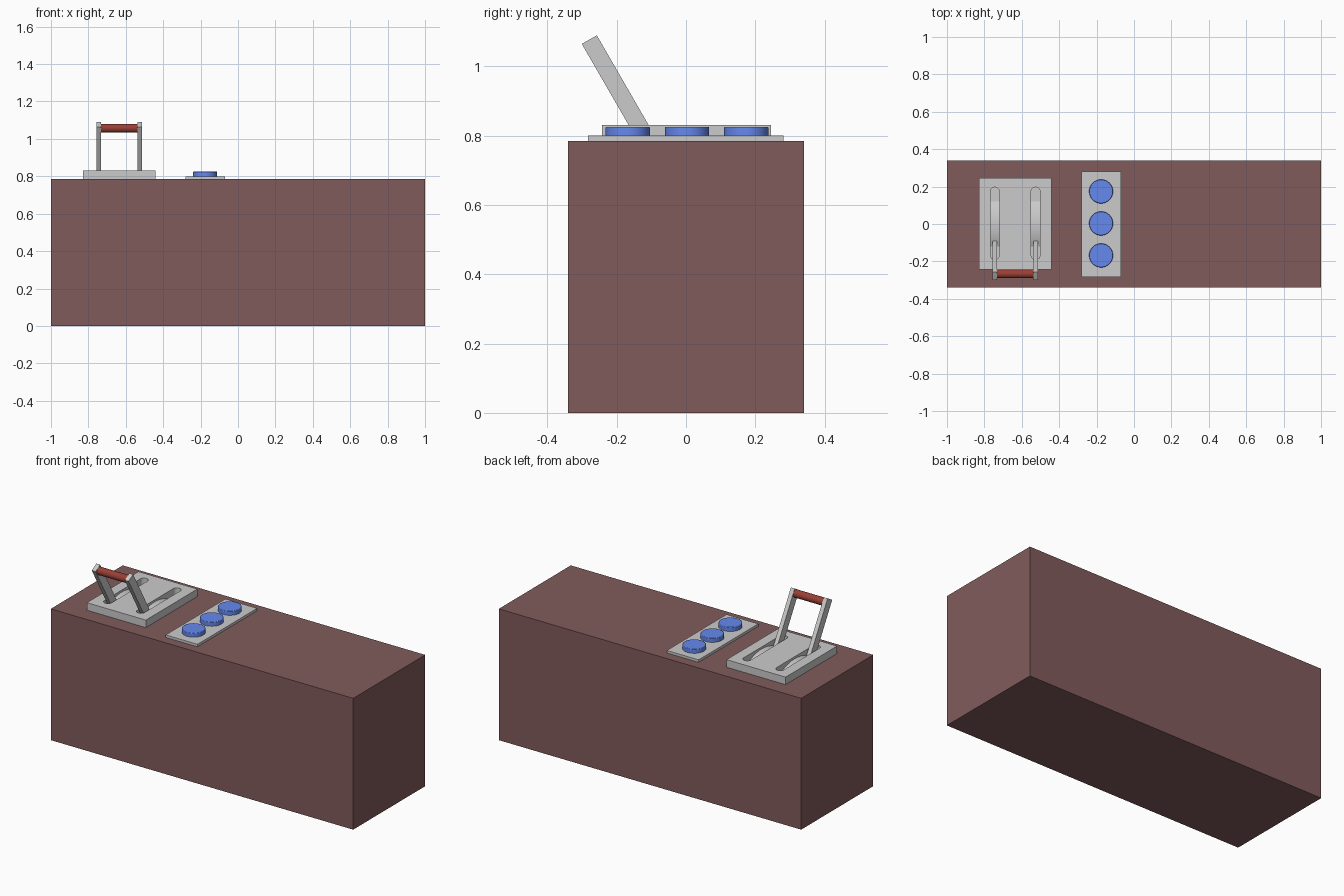
import bpy, bmesh, math

if "Cube" in bpy.data.objects:
    bpy.data.objects.remove(bpy.data.objects["Cube"])

TOP = 0.785


def paint(obj, name, rgb):
    mat = bpy.data.materials.get(name) or bpy.data.materials.new(name)
    mat.diffuse_color = (*rgb, 1)
    mat.use_nodes = True
    mat.node_tree.nodes["Principled BSDF"].inputs["Base Color"].default_value = mat.diffuse_color
    obj.data.materials.append(mat)


def box(name, x0, x1, y0, y1, z0, z1):
    bpy.ops.mesh.primitive_cube_add(size=1, location=((x0 + x1) / 2, (y0 + y1) / 2, (z0 + z1) / 2))
    o = bpy.context.object
    o.name = name
    o.scale = (x1 - x0, y1 - y0, z1 - z0)
    bpy.ops.object.transform_apply(location=False, rotation=False, scale=True)
    return o


def cylinder(name, r, depth, loc, rot=(0, 0, 0), sides=48):
    bpy.ops.mesh.primitive_cylinder_add(vertices=sides, radius=r, depth=depth, location=loc, rotation=rot)
    o = bpy.context.object
    o.name = name
    bpy.ops.object.shade_smooth_by_angle(angle=math.radians(40))
    return o


def prism(name, pts, offset):
    """Extrude a closed 3D polygon along an offset."""
    bm = bmesh.new()
    face = bm.faces.new([bm.verts.new(p) for p in pts])
    ext = bmesh.ops.extrude_face_region(bm, geom=[face])
    bmesh.ops.translate(bm, vec=offset, verts=[v for v in ext["geom"] if isinstance(v, bmesh.types.BMVert)])
    bmesh.ops.recalc_face_normals(bm, faces=bm.faces)
    me = bpy.data.meshes.new(name)
    bm.to_mesh(me)
    bm.free()
    o = bpy.data.objects.new(name, me)
    bpy.context.collection.objects.link(o)
    return o


# console body
paint(box("console_body", -1, 1, -0.34, 0.34, 0, TOP), "body_brown", (0.22, 0.105, 0.105))

# button panel with three buttons
box("button_panel", -0.28, -0.07, -0.283, 0.281, TOP, 0.80)
for i, y in enumerate((-0.168, 0.003, 0.174)):
    b = cylinder(f"button_{i + 1}", 0.064, 0.03, (-0.176, y, 0.81))
    bev = b.modifiers.new("rim", "BEVEL")
    bev.width, bev.segments = 0.003, 2
    paint(b, "button_blue", (0.13, 0.25, 0.85))

# lever plate
plate = box("lever_plate", -0.83, -0.44, -0.242, 0.245, TOP, 0.83)

TILT = math.radians(30)
for side, x in (("left", -0.744), ("right", -0.526)):
    # round-ended slot cut into the plate
    r, y0, y1 = 0.024, -0.19, 0.197
    pts = []
    for cy, start in ((y1 - r, 0), (y0 + r, math.pi)):
        for k in range(13):
            a = start + math.pi * k / 12
            pts.append((x + r * math.cos(a), cy + r * math.sin(a), 0.79))
    cutter = prism(f"slot_cutter_{side}", pts, (0, 0, 0.1))
    cutter.hide_render = True
    cutter.hide_set(True)
    cut = plate.modifiers.new("slot_" + side, "BOOLEAN")
    cut.operation, cut.object, cut.solver = "DIFFERENCE", cutter, "EXACT"

    # curved drum surface showing in the slot
    arc = [math.radians(-30 + 60 * k / 20) for k in range(21)]
    drum = prism(f"slot_drum_{side}",
                 [(x - r, 0.268 * math.sin(a), 0.55 + 0.268 * math.cos(a)) for a in arc],
                 (2 * r, 0, 0))
    bpy.context.view_layer.objects.active = drum
    bpy.ops.object.select_all(action="DESELECT")
    drum.select_set(True)
    bpy.ops.object.shade_smooth_by_angle(angle=math.radians(30))

    # tilted lever arm, measured back from its top end
    length = 0.335
    arm = box(f"lever_arm_{side}", -0.0125, 0.0125, -0.025, 0.025, -length, 0)
    arm.location = (x, -0.279 + length / 2 * math.sin(TILT), 1.077 - length / 2 * math.cos(TILT))
    arm.rotation_euler = (TILT, 0, 0)

# grip between the arms
grip = cylinder("lever_grip", 0.023, 0.2, (-0.635, -0.267, 1.057), (0, math.pi / 2, 0), 32)
paint(grip, "grip_red", (0.32, 0.05, 0.035))
